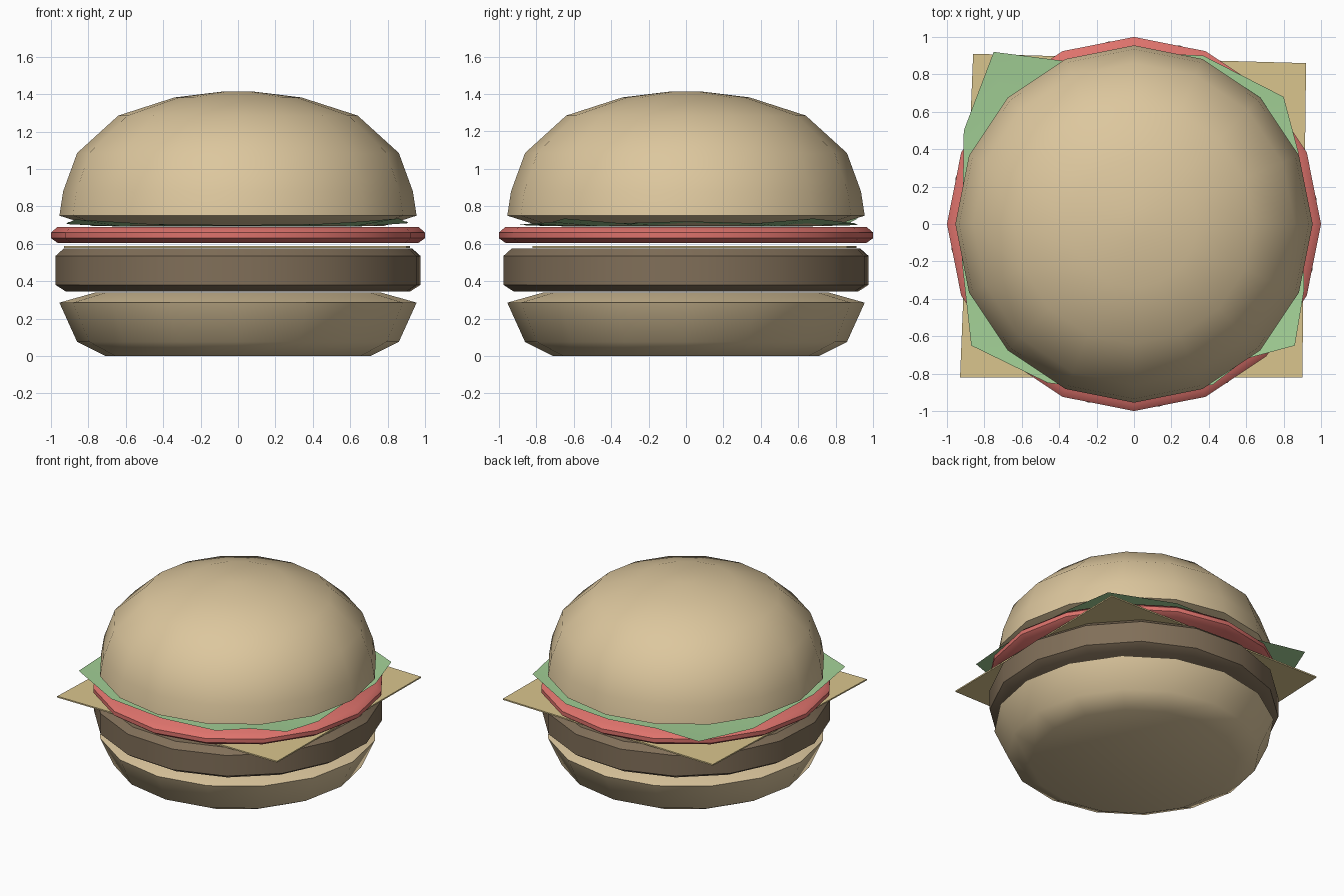
import bpy, math

if "Cube" in bpy.data.objects:
    bpy.data.objects.remove(bpy.data.objects["Cube"])

def finish(name, verts, faces, mat):
    mesh = bpy.data.meshes.new(name)
    mesh.from_pydata(verts, [], faces)
    mesh.materials.append(mat)
    ob = bpy.data.objects.new(name, mesh)
    bpy.context.collection.objects.link(ob)
    bpy.ops.object.select_all(action='DESELECT')
    ob.select_set(True)
    bpy.context.view_layer.objects.active = ob
    bpy.ops.object.shade_smooth_by_angle(angle=math.radians(42))
    return ob

def material(name, r, g, b):
    m = bpy.data.materials.new(name)
    m.diffuse_color = (r, g, b, 1)
    m.use_nodes = True
    m.node_tree.nodes["Principled BSDF"].inputs["Base Color"].default_value = m.diffuse_color
    return m

def lathe(name, profile, mat, sides=16, turn=0.0):
    """Closed solid of revolution; profile runs bottom to top as (radius, z)."""
    verts, faces = [], []
    for r, z in profile:
        for i in range(sides):
            a = math.tau * i / sides + math.radians(turn)
            verts.append((r * math.cos(a), r * math.sin(a), z))
    for k in range(len(profile) - 1):
        for i in range(sides):
            j = (i + 1) % sides
            faces.append((k * sides + i, k * sides + j,
                          (k + 1) * sides + j, (k + 1) * sides + i))
    faces.append(tuple(reversed(range(sides))))
    last = (len(profile) - 1) * sides
    faces.append(tuple(range(last, last + sides)))
    return finish(name, verts, faces, mat)

bread = material("bread", 0.72, 0.57, 0.34)
meat = material("meat", 0.22, 0.16, 0.10)
yellow = material("cheese", 0.70, 0.56, 0.27)
red = material("tomato", 0.73, 0.17, 0.15)
green = material("lettuce", 0.37, 0.64, 0.31)

# Buns
lathe("bottom_bun", [(0.71, 0.0), (0.86, 0.075), (0.955, 0.285), (0.76, 0.34)], bread)
lathe("top_bun", [(0.78, 0.695), (0.955, 0.75), (0.935, 0.88), (0.86, 1.085),
                  (0.64, 1.285), (0.34, 1.382), (0.08, 1.414)], bread)

# Patty and tomato slice
lathe("patty", [(0.93, 0.345), (0.985, 0.38), (0.985, 0.535), (0.94, 0.575)], meat, 16, 8)
lathe("tomato", [(0.965, 0.605), (1.0, 0.63), (1.0, 0.66), (0.965, 0.69)], red, 16, 0)

# Cheese slice: thin, slightly uneven square
corners = [(-0.93, -0.82), (0.90, -0.82), (0.92, 0.86), (-0.86, 0.91)]
cheese = [(x, y, z) for z in (0.578, 0.588) for x, y in corners]
finish("cheese_slice", cheese,
       [(3, 2, 1, 0), (4, 5, 6, 7)] +
       [(i, (i + 1) % 4, (i + 1) % 4 + 4, i + 4) for i in range(4)], yellow)

# Lettuce leaf: wavy sheet with an irregular rim
rim = [(0.90, 0.0, 0.72), (0.88, 0.38, 0.71), (0.80, 0.68, 0.735), (0.37, 0.90, 0.71),
       (0.0, 0.92, 0.70), (-0.36, 0.87, 0.71), (-0.75, 0.92, 0.735), (-0.91, 0.50, 0.715),
       (-0.92, -0.2, 0.705), (-0.87, -0.65, 0.73), (-0.46, -0.85, 0.705), (0.0, -0.90, 0.70),
       (0.42, -0.86, 0.705), (0.60, -0.72, 0.715), (0.86, -0.65, 0.735), (0.91, -0.35, 0.71)]
n = len(rim)
inner = [(x * 0.72, y * 0.72, 0.693) for x, y, z in rim]
finish("lettuce", rim + inner,
       [(i, (i + 1) % n, (i + 1) % n + n, i + n) for i in range(n)] +
       [tuple(range(n, 2 * n))], green)
